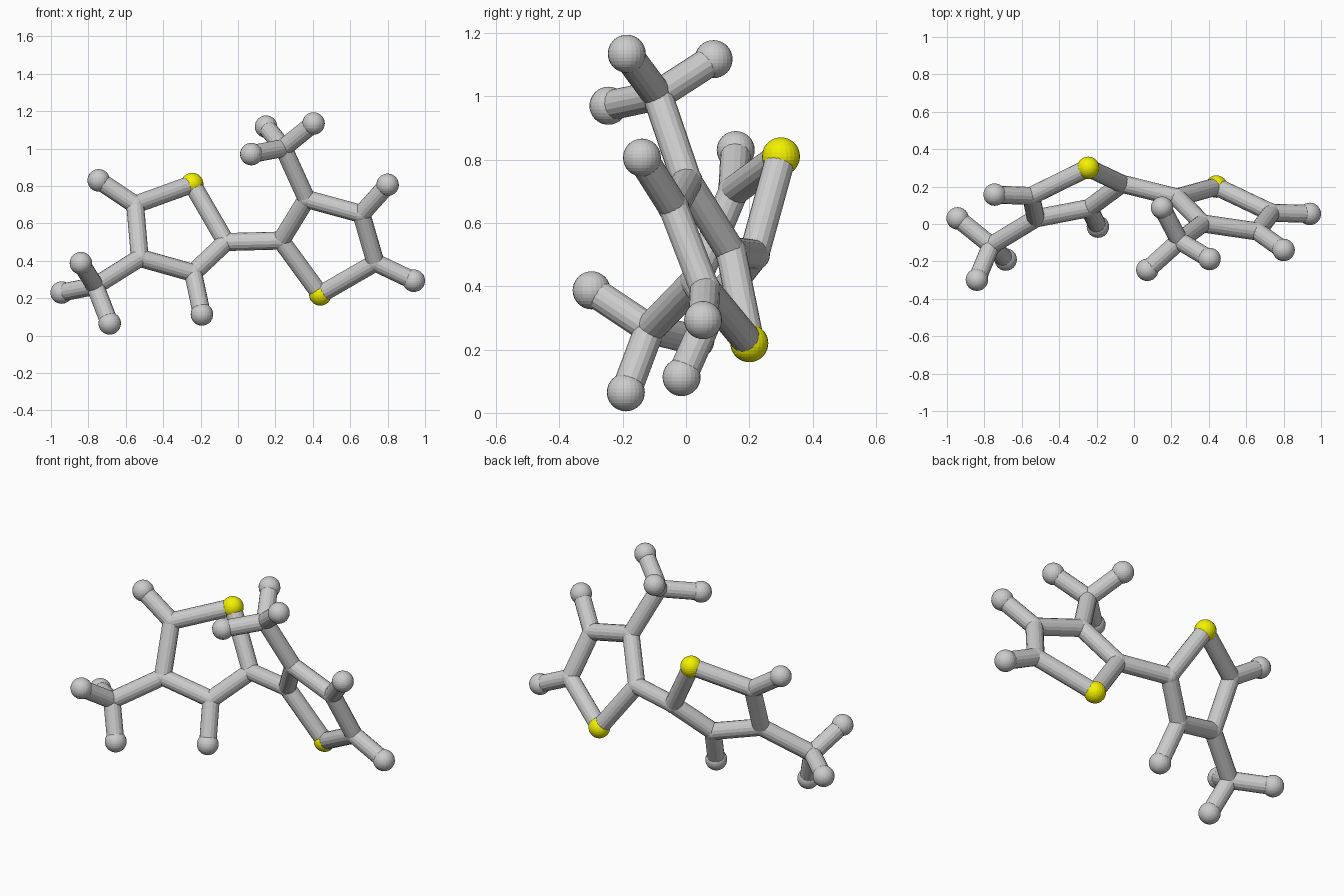
import bpy
from mathutils import Vector

if "Cube" in bpy.data.objects:
    bpy.data.objects.remove(bpy.data.objects["Cube"])

TUBE_R, JOINT_R, BALL_R = 0.048, 0.05, 0.06

yellow = bpy.data.materials.new("yellow")
yellow.diffuse_color = (0.9, 0.88, 0.0, 1)
yellow.use_nodes = True
yellow.node_tree.nodes["Principled BSDF"].inputs["Base Color"].default_value = yellow.diffuse_color


def ball(name, pos, radius, mat=None):
    bpy.ops.mesh.primitive_uv_sphere_add(segments=24, ring_count=16, radius=radius, location=pos)
    ob = bpy.context.object
    ob.name = name
    if mat:
        ob.data.materials.append(mat)


def rod(name, a, b):
    a, b = Vector(a), Vector(b)
    d = b - a
    bpy.ops.mesh.primitive_cylinder_add(vertices=16, radius=TUBE_R, depth=d.length, location=(a + b) / 2)
    ob = bpy.context.object
    ob.name = name
    ob.rotation_euler = d.to_track_quat('Z', 'Y').to_euler()


def half(side, ring, tips, branch_from, branch, branch_tips):
    """One five-sided ring (first point yellow), its tips and its three-way branch."""
    for i, p in enumerate(ring):
        if i == 0:
            ball(side + "_yellow_ball", p, BALL_R, yellow)
        else:
            ball(side + "_ring_joint", p, JOINT_R)
        rod(side + "_ring_rod", p, ring[(i + 1) % 5])
    # single tips on the ring
    for i, t in tips:
        rod(side + "_tip_rod", ring[i], t)
        ball(side + "_tip_ball", t, BALL_R)
    # three-way branch
    rod(side + "_branch_rod", ring[branch_from], branch)
    ball(side + "_branch_joint", branch, JOINT_R)
    for t in branch_tips:
        rod(side + "_branch_tip_rod", branch, t)
        ball(side + "_branch_tip_ball", t, BALL_R)


left_ring = [(-0.245, 0.30, 0.81), (-0.55, 0.15, 0.70), (-0.525, 0.03, 0.415),
             (-0.24, 0.085, 0.335), (-0.065, 0.215, 0.50)]
half("left", left_ring,
     [(1, (-0.745, 0.157, 0.83)), (3, (-0.193, -0.014, 0.113))],
     2, (-0.764, -0.115, 0.265),
     [(-0.84, -0.298, 0.387), (-0.943, 0.03, 0.23), (-0.686, -0.19, 0.065)])

right_ring = [(0.44, 0.20, 0.22), (0.735, 0.06, 0.39), (0.66, -0.04, 0.65),
              (0.367, 0.003, 0.73), (0.23, 0.142, 0.508)]
half("right", right_ring,
     [(1, (0.94, 0.054, 0.293)), (2, (0.80, -0.139, 0.806))],
     3, (0.243, -0.09, 1.003),
     [(0.15, 0.087, 1.117), (0.404, -0.187, 1.134), (0.071, -0.245, 0.97)])

# rod joining the two rings
rod("bridge_rod", left_ring[4], right_ring[4])
